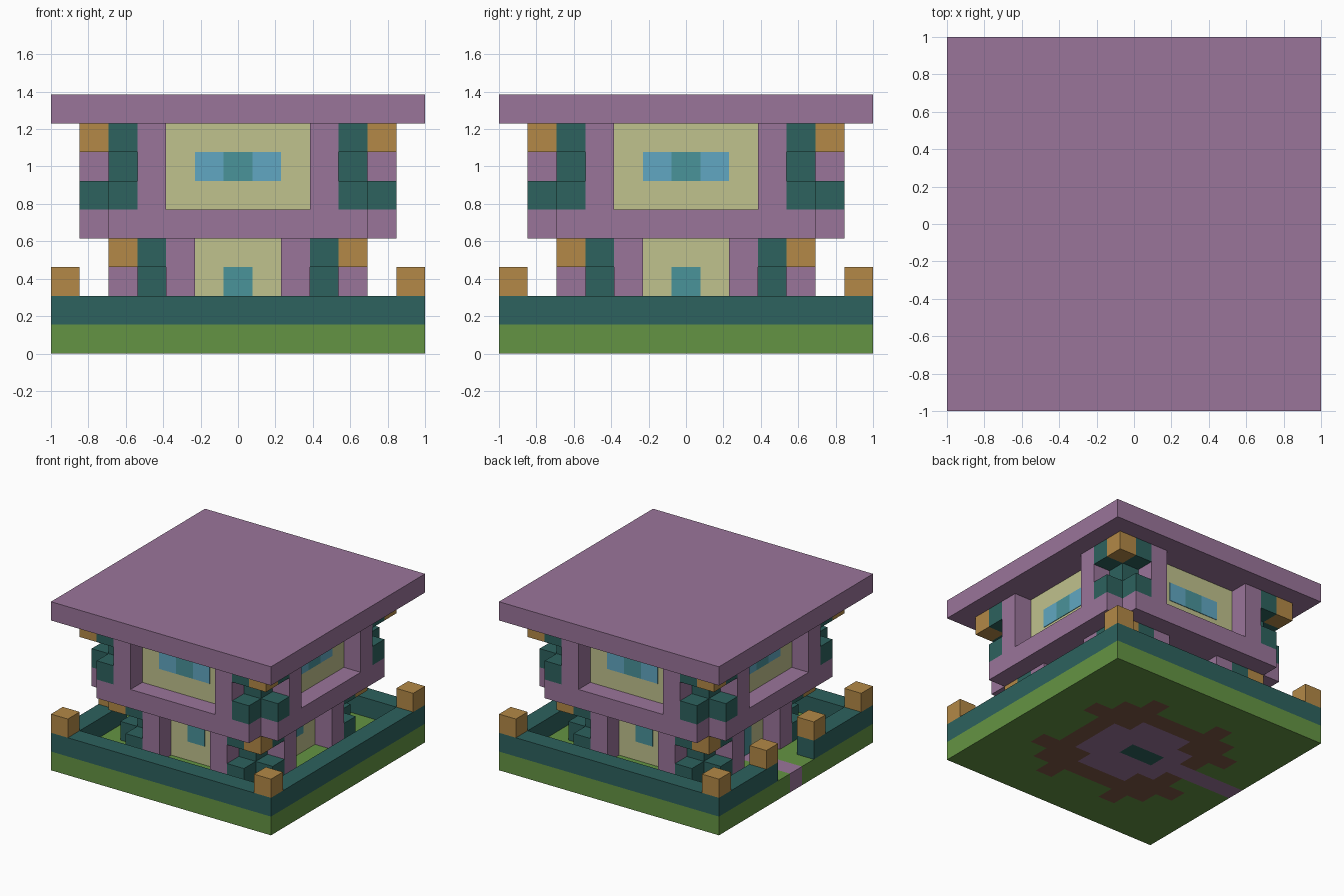
import bpy, bmesh
from math import pi
from mathutils import Matrix, Vector

cube = bpy.data.objects.get("Cube")
if cube:
    bpy.data.objects.remove(cube, do_unlink=True)

U = 2 / 13  # one block


def linear(c):
    c /= 255
    return c / 12.92 if c <= 0.04045 else ((c + 0.055) / 1.055) ** 2.4


def material(name, r, g, b):
    m = bpy.data.materials.new(name)
    m.use_nodes = True
    col = (linear(r), linear(g), linear(b), 1)
    m.diffuse_color = col
    m.node_tree.nodes["Principled BSDF"].inputs["Base Color"].default_value = col
    return m


PURPLE = material("mauve stone", 154, 117, 154)
TEAL = material("teal leaves", 45, 98, 94)
GRASS = material("grass green", 100, 148, 67)
WOOD = material("ochre wood", 179, 137, 71)
CREAM = material("cream plaster", 192, 194, 141)
BLUE = material("blue glass", 97, 167, 194)
AQUA = material("dark aqua glass", 74, 147, 154)
DIRT = material("brown soil", 126, 87, 70)


def add_box(bm, lo, hi, turn=0):
    """Box in block coordinates, turned in quarter circles about z."""
    lo, hi = Vector(lo) * U, Vector(hi) * U
    mat = (Matrix.Rotation(turn * pi / 2, 4, "Z")
           @ Matrix.Translation((lo + hi) / 2) @ Matrix.Diagonal((*(hi - lo), 1)))
    bmesh.ops.create_cube(bm, size=1, matrix=mat)


def finish(name, bm, *mats):
    me = bpy.data.meshes.new(name)
    bm.to_mesh(me)
    bm.free()
    for m in mats:
        me.materials.append(m)
    ob = bpy.data.objects.new(name, me)
    bpy.context.collection.objects.link(ob)
    return ob


def part(name, mat, boxes, turns=(0,)):
    """Each box is (first block, last block), both included."""
    bm = bmesh.new()
    for t in turns:
        for a, b in boxes:
            add_box(bm, [a[0] - .5, a[1] - .5, a[2]], [b[0] + .5, b[1] + .5, b[2] + 1], t)
    return finish(name, bm, mat)


def panes(name, mat, columns, wall, z0, z1, turns=range(4)):
    """Thin glass plates on the outside of a wall row."""
    bm = bmesh.new()
    for t in turns:
        for c in columns:
            add_box(bm, (c - .5, -wall - .53, z0), (c + .5, -wall - .5, z1), t)
    return finish(name, bm, mat)


SIDES = range(4)

# Ground: block grid coloured by footprint
bm = bmesh.new()
add_box(bm, (-6.5, -6.5, 0), (6.5, 6.5, 1))
for axis in (Vector((1, 0, 0)), Vector((0, 1, 0))):
    for k in range(-6, 6):
        bmesh.ops.bisect_plane(bm, geom=bm.verts[:] + bm.edges[:] + bm.faces[:],
                               plane_co=axis * (k + .5) * U, plane_no=axis)
for f in bm.faces:
    c = (f.calc_center_median() - f.normal * U / 2) / U
    i, j = round(c.x), round(c.y)
    near, far = sorted((abs(i), abs(j)))
    if j == 0 and i in (0, -1):
        f.material_index = 3
    elif (j == 0 and i < 0) or (far <= 2 and near < 2):
        f.material_index = 1
    elif far <= 3 or (far == 4 and near == 2):
        f.material_index = 2
finish("ground", bm, GRASS, PURPLE, DIRT, TEAL)

# Hedge with a gate gap on the path side, and wooden posts
part("hedge", TEAL, [((-6, -6, 1), (6, -6, 1)), ((-6, 6, 1), (6, 6, 1)),
                     ((6, -5, 1), (6, 5, 1)),
                     ((-6, -5, 1), (-6, -2, 1)), ((-6, 2, 1), (-6, 5, 1))])
part("corner_posts", WOOD, [((6, 6, 2), (6, 6, 2))], SIDES)
part("gate_posts", WOOD, [((-6, s, 2), (-6, s, 2)) for s in (-2, 2)])


# A storey: recessed walls, pillars and leafy corners with lanterns
def storey(label, r, z):
    """r is the pillar row; the wall stands one block behind it."""
    w, p, top = r - 1, r - 2, z + 2
    part(label + "_walls", CREAM, [((-p, -w, z), (p, -w, top))], SIDES)
    part(label + "_pillars", PURPLE,
         [((s * p, -r, z), (s * p, -r, top)) for s in (-1, 1)], SIDES)
    part(label + "_corner_vines", TEAL,
         [((w, -w, z), (w, -w, top))]
         + [((x, y, k), (x, y, k)) for k in (z, top) for x, y in ((w, -r), (r, -w))], SIDES)
    part(label + "_lanterns", WOOD, [((r, -r, top), (r, -r, top))], SIDES)


storey("lower", 4, 1)
storey("upper", 5, 5)

# Windows, and a door facing the path (side 3 is -x)
panes("lower_windows", AQUA, [0], 3, 2, 3, (0, 1, 2))
panes("door", AQUA, [0], 3, 1, 3, (3,))
panes("upper_windows_sides", BLUE, [-1, 1], 4, 6, 7)
panes("upper_windows_middle", AQUA, [0], 4, 6, 7)

# Upper floor with notched corners, and flat roof
part("upper_floor", PURPLE, [((-5, -4, 4), (5, 4, 4)), ((-4, -5, 4), (4, -5, 4)),
                             ((-4, 5, 4), (4, 5, 4))])
part("roof", PURPLE, [((-6, -6, 8), (6, 6, 8))])
